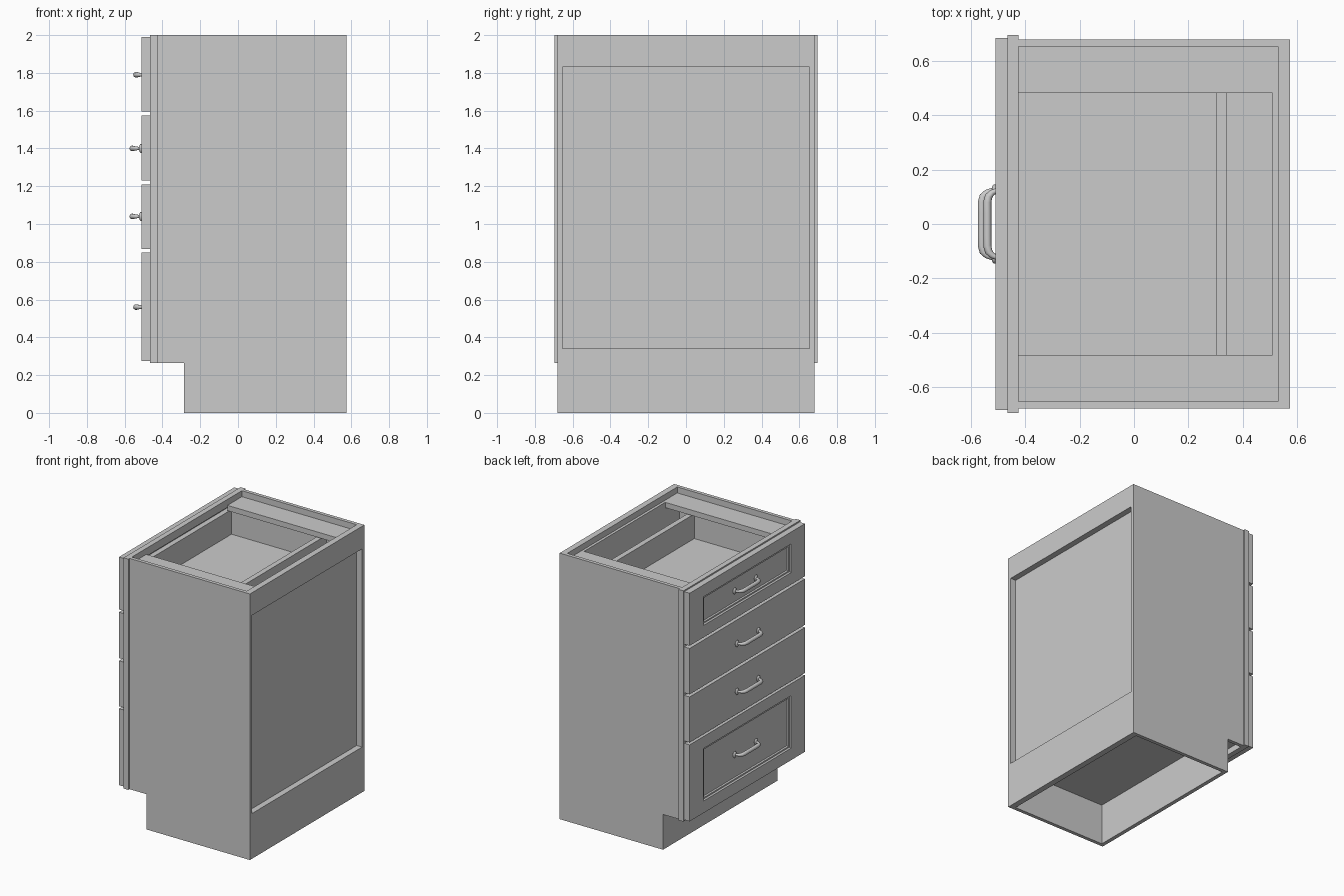
import bpy, bmesh, math
from mathutils import Vector, Matrix

if "Cube" in bpy.data.objects:
    bpy.data.objects.remove(bpy.data.objects["Cube"], do_unlink=True)

grey = bpy.data.materials.new("light_grey")
grey.use_nodes = True
grey.diffuse_color = (0.6, 0.6, 0.6, 1)
grey.node_tree.nodes["Principled BSDF"].inputs["Base Color"].default_value = (0.6, 0.6, 0.6, 1)


def finish(name, bm):
    bmesh.ops.recalc_face_normals(bm, faces=bm.faces[:])
    me = bpy.data.meshes.new(name)
    bm.to_mesh(me)
    bm.free()
    me.materials.append(grey)
    ob = bpy.data.objects.new(name, me)
    bpy.context.collection.objects.link(ob)
    return ob


def add_box(bm, x0, x1, y0, y1, z0, z1):
    m = Matrix.Translation(((x0 + x1) / 2, (y0 + y1) / 2, (z0 + z1) / 2)) \
        @ Matrix.Diagonal((x1 - x0, y1 - y0, z1 - z0, 1))
    bmesh.ops.create_cube(bm, size=1, matrix=m)


def boxes(name, *specs):
    bm = bmesh.new()
    for s in specs:
        add_box(bm, *s)
    return finish(name, bm)


def activate(ob):
    bpy.ops.object.select_all(action='DESELECT')
    ob.select_set(True)
    bpy.context.view_layer.objects.active = ob


def cut(ob, *spec):
    cutter = boxes("cutter", spec)
    cutter.hide_render = True
    mod = ob.modifiers.new("cut", 'BOOLEAN')
    mod.operation = 'DIFFERENCE'
    mod.solver = 'EXACT'
    mod.object = cutter
    activate(ob)
    bpy.ops.object.modifier_apply(modifier=mod.name)
    bpy.data.objects.remove(cutter, do_unlink=True)


# Carcass: side profile with toe notch, extruded across the width, then hollowed
IN = 0.653
bm = bmesh.new()
profile = [(-0.425, 0.265), (-0.285, 0.265), (-0.285, 0), (0.575, 0), (0.575, 2), (-0.425, 2)]
face = bm.faces.new([bm.verts.new((x, -0.68, z)) for x, z in profile])
ext = bmesh.ops.extrude_face_region(bm, geom=[face])
bmesh.ops.translate(bm, vec=(0, 1.36, 0), verts=[v for v in ext["geom"] if isinstance(v, bmesh.types.BMVert)])
carcass = finish("carcass", bm)
cut(carcass, -1, 0.53, -IN, IN, 0.34, 3)          # interior
cut(carcass, -0.255, 0.53, -IN, IN, -1, 0.31)     # space under the floor
cut(carcass, -1, -0.285, -IN, IN, 0.1, 0.31)      # toe space
cut(carcass, 0.4, 1, -IN, IN, 0.34, 1.83)         # back opening

boxes("back_panel", (0.51, 0.53, -IN, IN, 0.34, 1.955))
for side, s in (("left", 1), ("right", -1)):
    y0, y1 = sorted((s * 0.482, s * IN))
    boxes(side + "_stretcher", (-0.425, 0.53, y0, y1, 1.915, 1.955))

# Face frame: one plate with four drawer openings
openings = [(0.345, 0.825), (0.90, 1.185), (1.255, 1.55), (1.62, 1.94)]
frame = boxes("face_frame", (-0.465, -0.425, -0.695, 0.695, 0.265, 2))
for z0, z1 in openings:
    cut(frame, -1, 0, -0.6, 0.6, z0, z1)


def drawer_front(name, z0, z1, panelled):
    """Slab, or frame with a sunken panel, built from nested rings."""
    rings = [(-0.465, 0, 0), (-0.51, 0, 0)]
    if panelled:
        rings += [(-0.51, 0.165, 0.09), (-0.50, 0.172, 0.097),
                  (-0.50, 0.182, 0.107), (-0.49, 0.187, 0.112)]
    bm = bmesh.new()
    loops = []
    for x, my, mz in rings:
        h = 0.685 - my
        loops.append([bm.verts.new((x, y, z)) for y, z in
                      ((-h, z0 + mz), (h, z0 + mz), (h, z1 - mz), (-h, z1 - mz))])
    for a, b in zip(loops, loops[1:]):
        for i in range(4):
            j = (i + 1) % 4
            bm.faces.new((a[i], a[j], b[j], b[i]))
    bm.faces.new(loops[0])
    bm.faces.new(loops[-1])
    finish(name, bm)


def handle(name, x, z):
    """Bowed bar pull with flared feet."""
    half = [(0.128, 0.0, 0.010), (0.122, 0.018, 0.009), (0.116, 0.032, 0.011), (0.102, 0.045, 0.014),
            (0.080, 0.050, 0.015), (0.040, 0.050, 0.015)]
    pts = half + [(0, 0.050, 0.015)] + [(-y, d, r) for y, d, r in reversed(half)]
    cu = bpy.data.curves.new(name, 'CURVE')
    cu.dimensions = '3D'
    cu.bevel_depth = 1
    cu.bevel_resolution = 3
    cu.use_fill_caps = True
    sp = cu.splines.new('POLY')
    sp.points.add(len(pts) - 1)
    for p, (y, d, r) in zip(sp.points, pts):
        p.co = (x - d, y, z, 1)
        p.radius = r
    cu.materials.append(grey)
    ob = bpy.data.objects.new(name, cu)
    bpy.context.collection.objects.link(ob)
    activate(ob)
    bpy.ops.object.convert(target='MESH')
    bpy.ops.object.shade_smooth_by_angle(angle=math.radians(50))
    bm = bmesh.new()
    for s in (1, -1):
        m = Matrix.Translation((x - 0.004, s * 0.127, z)) @ Matrix.Diagonal((0.010, 0.019, 0.024, 1))
        bmesh.ops.create_uvsphere(bm, u_segments=16, v_segments=8, radius=1, matrix=m)
    feet = finish(name + "_feet", bm)
    activate(feet)
    bpy.ops.object.shade_smooth_by_angle(angle=math.radians(50))


# Drawers, bottom to top: front z range, handle height, panelled or slab, box z range
drawers = [("bottom", 0.275, 0.85, 0.56, True, 0.38, 0.78),
           ("lower_middle", 0.868, 1.21, 1.04, False, 0.92, 1.16),
           ("upper_middle", 1.23, 1.575, 1.40, False, 1.28, 1.52),
           ("top", 1.595, 1.99, 1.79, True, 1.69, 1.905)]
for name, z0, z1, hz, panelled, b0, b1 in drawers:
    drawer_front(name + "_drawer_front", z0, z1, panelled)
    handle(name + "_handle", -0.49 if panelled else -0.51, hz)
    box = boxes(name + "_drawer_box", (-0.464, 0.342, -0.57, 0.57, b0, b1))
    cut(box, -0.425, 0.302, -0.53, 0.53, b0 + 0.03, b1 + 1)
